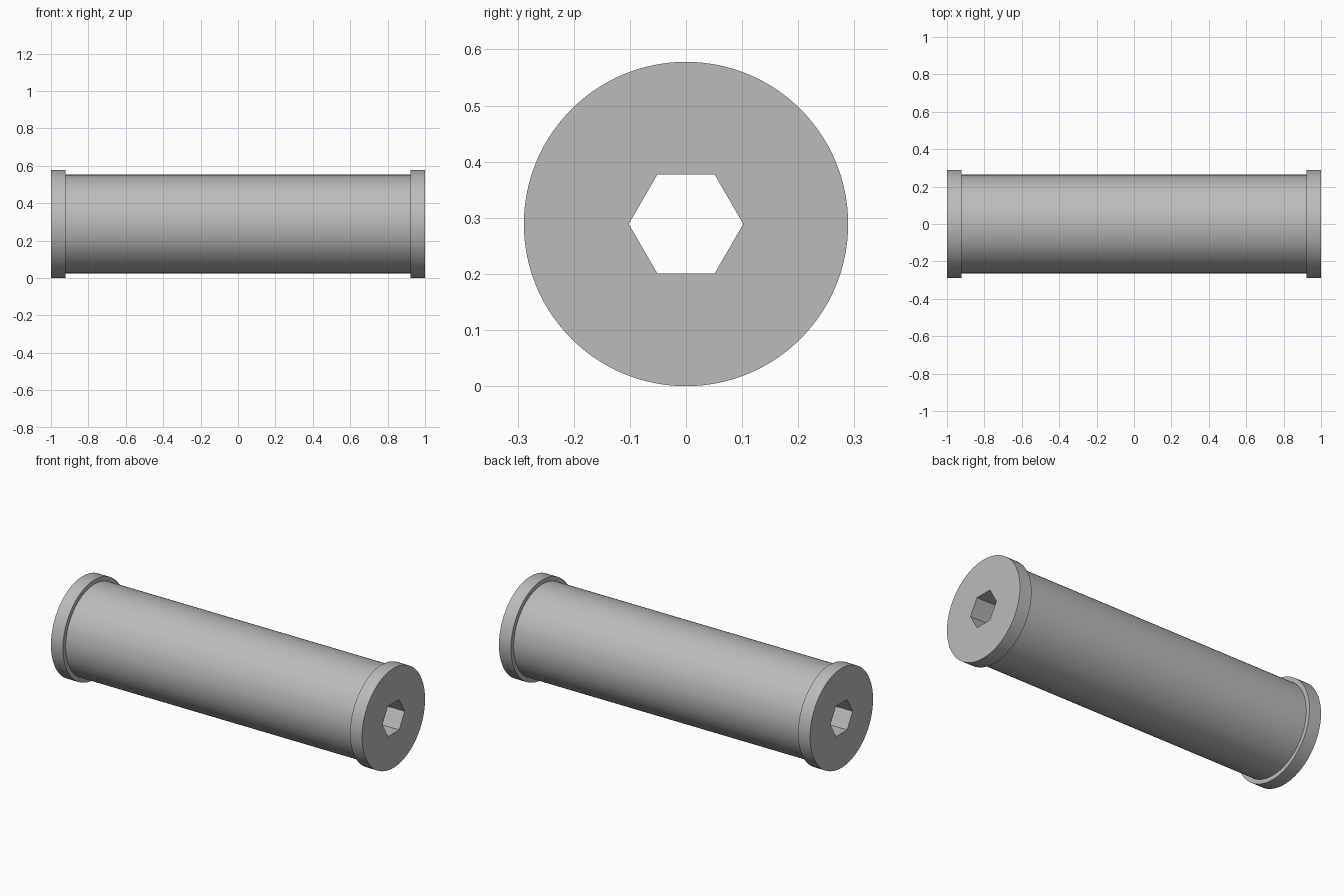
import bpy
import math

cube = bpy.data.objects.get("Cube")
if cube:
    bpy.data.objects.remove(cube, do_unlink=True)

FLANGE_R, TUBE_R, HEX_R = 0.289, 0.264, 0.102
HALF, FLANGE_W = 1.0, 0.077

grey = bpy.data.materials.new("plain grey")
grey.use_nodes = True
colour = (0.5, 0.5, 0.5, 1)
grey.diffuse_color = colour
grey.node_tree.nodes["Principled BSDF"].inputs["Base Color"].default_value = colour


def lathe(name, profile, sides):
    """Solid turned around the x axis from (x, radius) points, closed by flat ends."""
    verts, faces = [], []
    for x, r in profile:
        for i in range(sides):
            a = math.tau * i / sides
            verts.append((x, r * math.cos(a), r * math.sin(a)))
    for k in range(len(profile) - 1):
        for i in range(sides):
            j = (i + 1) % sides
            a, b = k * sides, (k + 1) * sides
            faces.append((a + i, b + i, b + j, a + j))
    last = (len(profile) - 1) * sides
    faces.append(tuple(range(sides)))
    faces.append(tuple(last + i for i in reversed(range(sides))))
    mesh = bpy.data.meshes.new(name)
    mesh.from_pydata(verts, [], faces)
    mesh.flip_normals()
    mesh.materials.append(grey)
    obj = bpy.data.objects.new(name, mesh)
    obj.location.z = FLANGE_R
    bpy.context.collection.objects.link(obj)
    return obj


# Tube with a flange at each end
inner = HALF - FLANGE_W
spacer = lathe("flanged_spacer", [
    (-HALF, FLANGE_R), (-inner, FLANGE_R), (-inner, TUBE_R),
    (inner, TUBE_R), (inner, FLANGE_R), (HALF, FLANGE_R)], 128)

# Hexagonal bore through the whole length
cutter = lathe("hex_bore_cutter", [(-HALF - 0.1, HEX_R), (HALF + 0.1, HEX_R)], 6)

bore = spacer.modifiers.new("hex_bore", 'BOOLEAN')
bore.operation = 'DIFFERENCE'
bore.solver = 'EXACT'
bore.object = cutter
bpy.ops.object.select_all(action='DESELECT')
spacer.select_set(True)
bpy.context.view_layer.objects.active = spacer
bpy.context.view_layer.update()
bpy.ops.object.modifier_apply(modifier=bore.name)
bpy.data.objects.remove(cutter, do_unlink=True)

# Smooth round walls, crisp edges
bpy.ops.object.shade_smooth_by_angle(angle=math.radians(30))
